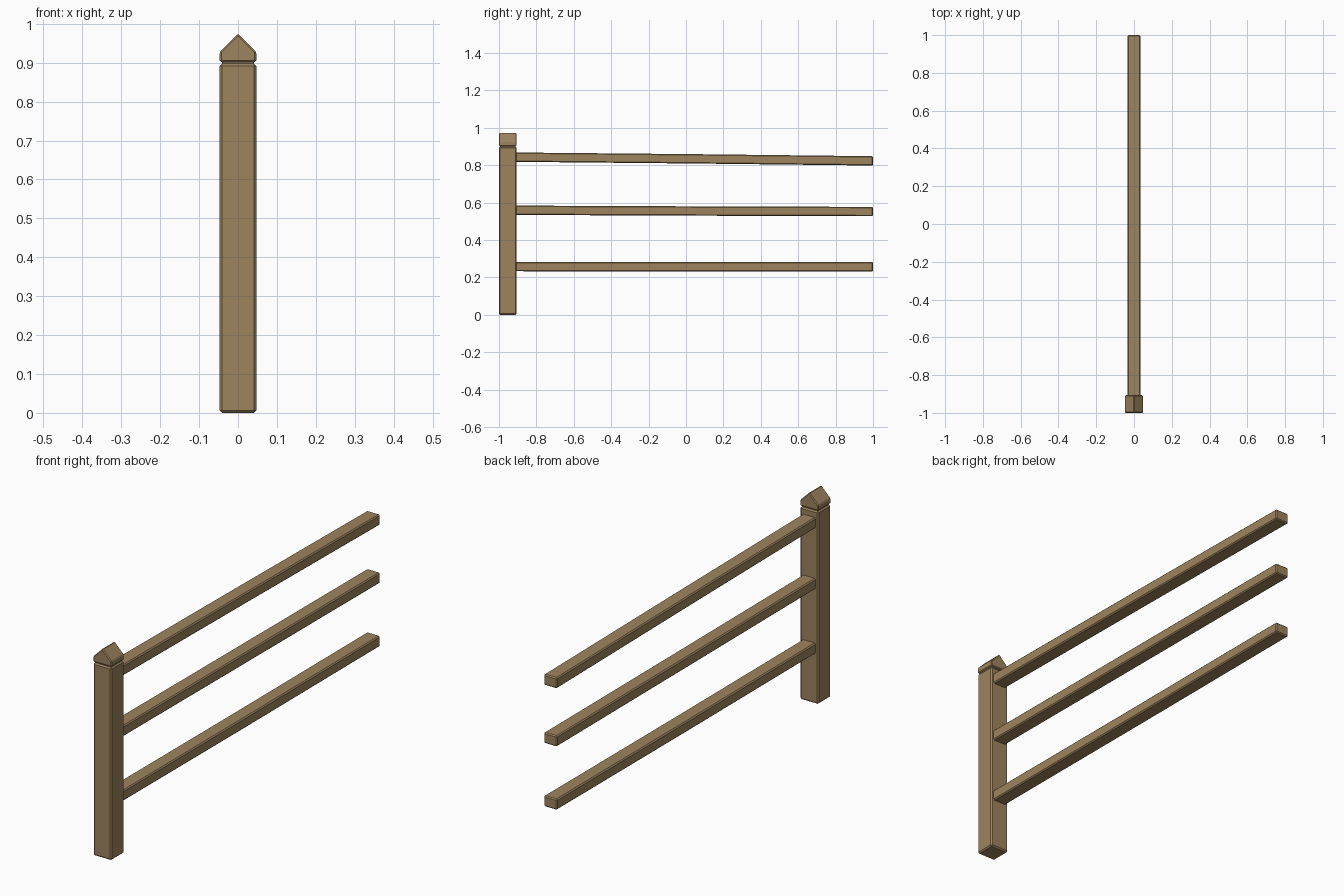
import bpy, bmesh

default_cube = bpy.data.objects.get("Cube")
if default_cube:
    bpy.data.objects.remove(default_cube, do_unlink=True)

wood = bpy.data.materials.new("brown wood")
wood.use_nodes = True
colour = (0.34, 0.228, 0.112, 1)
wood.diffuse_color = colour
wood.node_tree.nodes["Principled BSDF"].inputs["Base Color"].default_value = colour


def loft(name, sections, bevel):
    """Join matching cross-sections into a closed solid with chamfered edges."""
    bm = bmesh.new()
    rings = [[bm.verts.new(p) for p in s] for s in sections]
    for a, b in zip(rings, rings[1:]):
        for i in range(len(a)):
            j = (i + 1) % len(a)
            bm.faces.new((a[i], a[j], b[j], b[i]))
    bm.faces.new(rings[0])
    bm.faces.new(rings[-1])
    bmesh.ops.recalc_face_normals(bm, faces=bm.faces)
    mesh = bpy.data.meshes.new(name)
    bm.to_mesh(mesh)
    bm.free()
    mesh.materials.append(wood)
    obj = bpy.data.objects.new(name, mesh)
    bpy.context.collection.objects.link(obj)
    mod = obj.modifiers.new("chamfer", 'BEVEL')
    mod.width = bevel
    mod.segments = 1
    mod.limit_method = 'ANGLE'
    return obj


def square(half, z, y=-0.953):
    return [(sx * half, y + sy * half, z)
            for sx, sy in ((-1, -1), (1, -1), (1, 1), (-1, 1))]


# Post and the recessed neck under its cap
loft("post", [square(0.047, 0), square(0.047, 0.898)], 0.006)
loft("post_neck", [square(0.041, 0.89), square(0.041, 0.91)], 0.001)

# Gabled cap with its ridge running front to back
gable = [(-0.047, 0.902), (0.047, 0.902), (0.047, 0.928),
         (0, 0.975), (-0.047, 0.928)]
loft("post_cap", [[(x, y, z) for x, z in gable] for y in (-1, -0.906)], 0.004)

# Slightly sagging rails: centre heights at the post, middle and far end
rails = {"top_rail": (0.843, 0.834, 0.823),
         "middle_rail": (0.559, 0.555, 0.552),
         "bottom_rail": (0.258, 0.256, 0.257)}
for name, heights in rails.items():
    sections = []
    for y, z in zip((-0.93, 0.04, 1), heights):
        sections.append([(sx * 0.034, y, z + sz * 0.025)
                         for sx, sz in ((-1, -1), (1, -1), (1, 1), (-1, 1))])
    loft(name, sections, 0.005)
